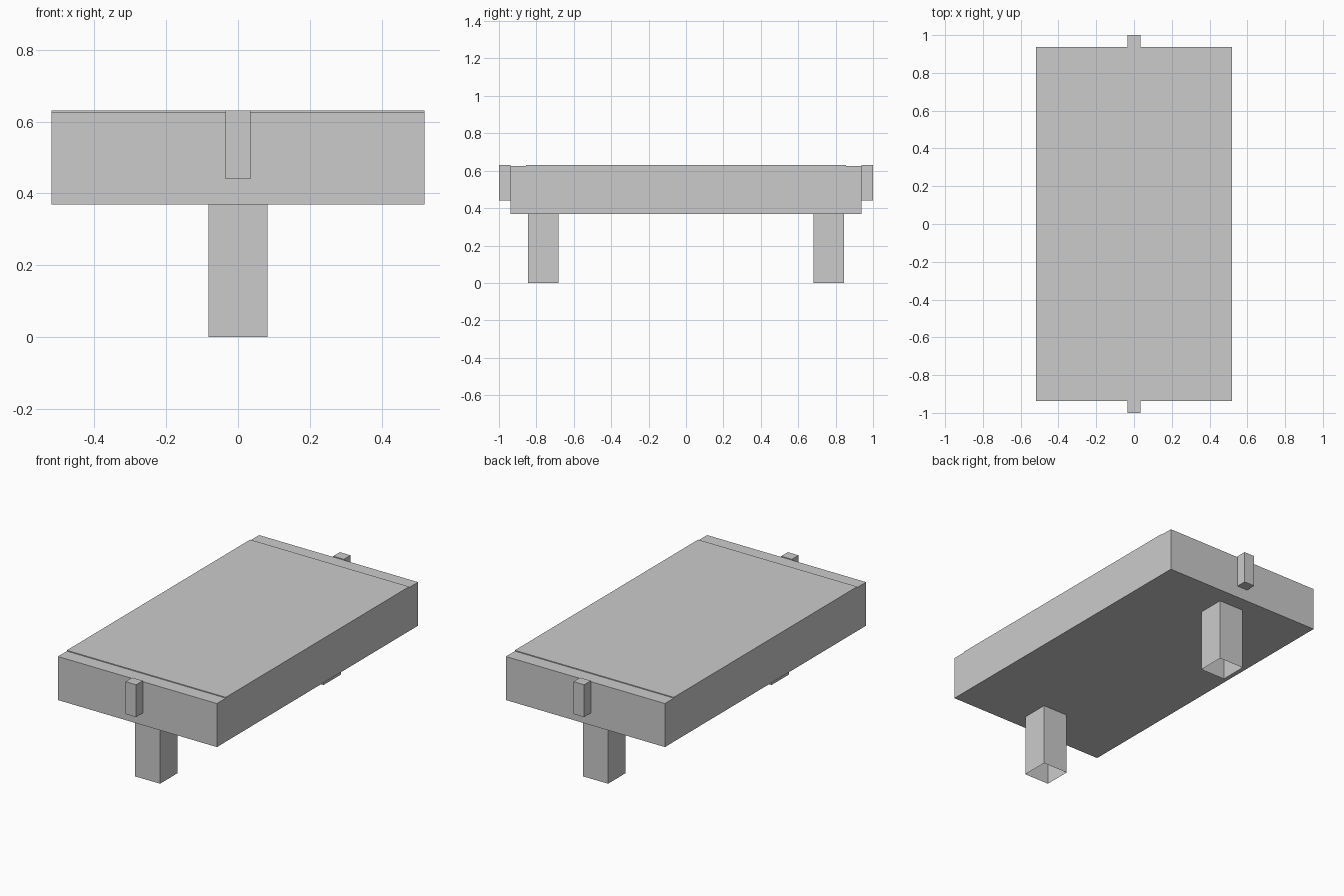
import bpy, bmesh

if "Cube" in bpy.data.objects:
    bpy.data.objects.remove(bpy.data.objects["Cube"])


def make_object(name, bm):
    bmesh.ops.recalc_face_normals(bm, faces=bm.faces[:])
    mesh = bpy.data.meshes.new(name)
    bm.to_mesh(mesh)
    bm.free()
    obj = bpy.data.objects.new(name, mesh)
    bpy.context.collection.objects.link(obj)
    return obj


def box(name, lo, hi, open_bottom=False):
    bm = bmesh.new()
    bmesh.ops.create_cube(bm, size=1)
    for v in bm.verts:
        v.co = [hi[i] if v.co[i] > 0 else lo[i] for i in range(3)]
    if open_bottom:
        bottom = [f for f in bm.faces if all(v.co.z < lo[2] + 1e-5 for v in f.verts)]
        bmesh.ops.delete(bm, geom=bottom, context='FACES_ONLY')
    return make_object(name, bm)


# Slab body: side profile with slightly lowered end strips, extruded across x
HALF_X, HALF_Y = 0.519, 0.938
BOTTOM, STRIP, TOP = 0.369, 0.626, 0.631
half = [(HALF_Y, BOTTOM), (HALF_Y, STRIP), (0.855, STRIP), (0.855, TOP)]
profile = half + [(-y, z) for y, z in reversed(half)]
bm = bmesh.new()
face = bm.faces.new([bm.verts.new((-HALF_X, y, z)) for y, z in profile])
ext = bmesh.ops.extrude_face_region(bm, geom=[face], use_keep_orig=True)
for v in ext["geom"]:
    if isinstance(v, bmesh.types.BMVert):
        v.co.x = HALF_X
make_object("slab_body", bm)

# Hollow square legs and end tabs, repeated front and back
for side, s in (("front", -1), ("back", 1)):
    y0, y1 = sorted((s * 0.681, s * 0.844))
    box(side + "_leg", (-0.082, y0, 0), (0.082, y1, BOTTOM), open_bottom=True)
    y0, y1 = sorted((s * HALF_Y, s * 1.0))
    box(side + "_tab", (-0.035, y0, 0.44), (0.035, y1, TOP))
